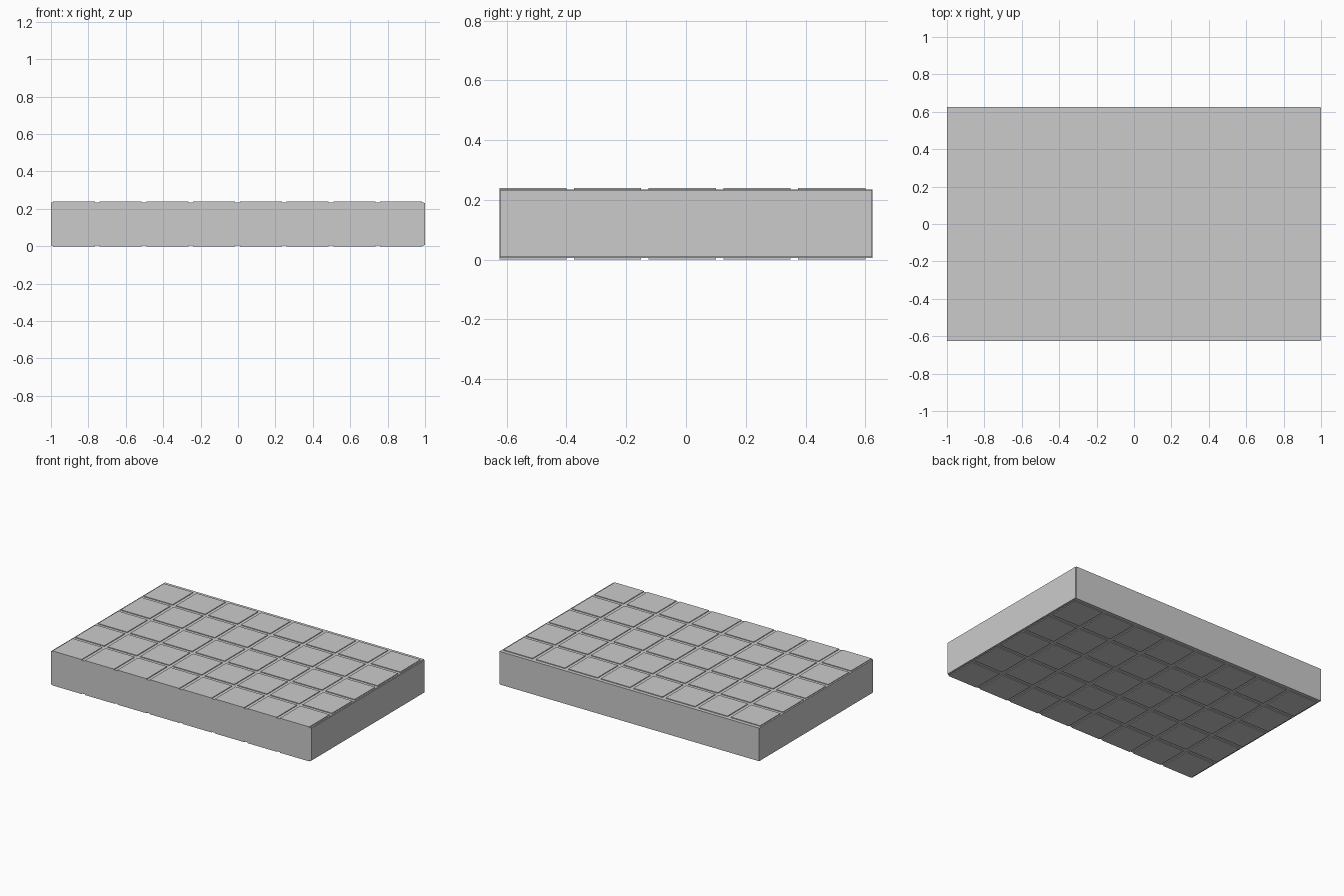
import bpy
import bmesh
from mathutils import Vector, Matrix

if "Cube" in bpy.data.objects:
    bpy.data.objects.remove(bpy.data.objects["Cube"])

COLS, ROWS, PITCH, TILE = 8, 5, 0.25, 0.225
HEIGHT, RELIEF = 0.24, 0.005


def add_box(bm, lo, hi):
    lo, hi = Vector(lo), Vector(hi)
    size = hi - lo
    mat = Matrix.Translation((lo + hi) / 2) @ Matrix.Diagonal((*size, 1))
    bmesh.ops.create_cube(bm, size=1, matrix=mat)


def make_object(name, boxes):
    bm = bmesh.new()
    for lo, hi in boxes:
        add_box(bm, lo, hi)
    mesh = bpy.data.meshes.new(name)
    bm.to_mesh(mesh)
    bm.free()
    obj = bpy.data.objects.new(name, mesh)
    bpy.context.collection.objects.link(obj)
    return obj


def tile_boxes(z0, z1):
    boxes = []
    for c in range(COLS):
        for r in range(ROWS):
            x, y = -0.99 + c * PITCH, -0.625 + r * PITCH
            boxes.append(((x, y, z0), (x + TILE, y + TILE, z1)))
    return boxes


# Solid slab
make_object("slab_body", [((-1, -0.625, RELIEF), (0.994, 0.625, HEIGHT - RELIEF))])

# Thin facing on the right end
make_object("right_end_plate", [((0.994, -0.622, 0.008), (1, 0.622, HEIGHT - 0.008))])

# Shallow raised tiles, leaving grooves between them
make_object("top_tiles", tile_boxes(HEIGHT - RELIEF, HEIGHT))
make_object("bottom_tiles", tile_boxes(0, RELIEF))
